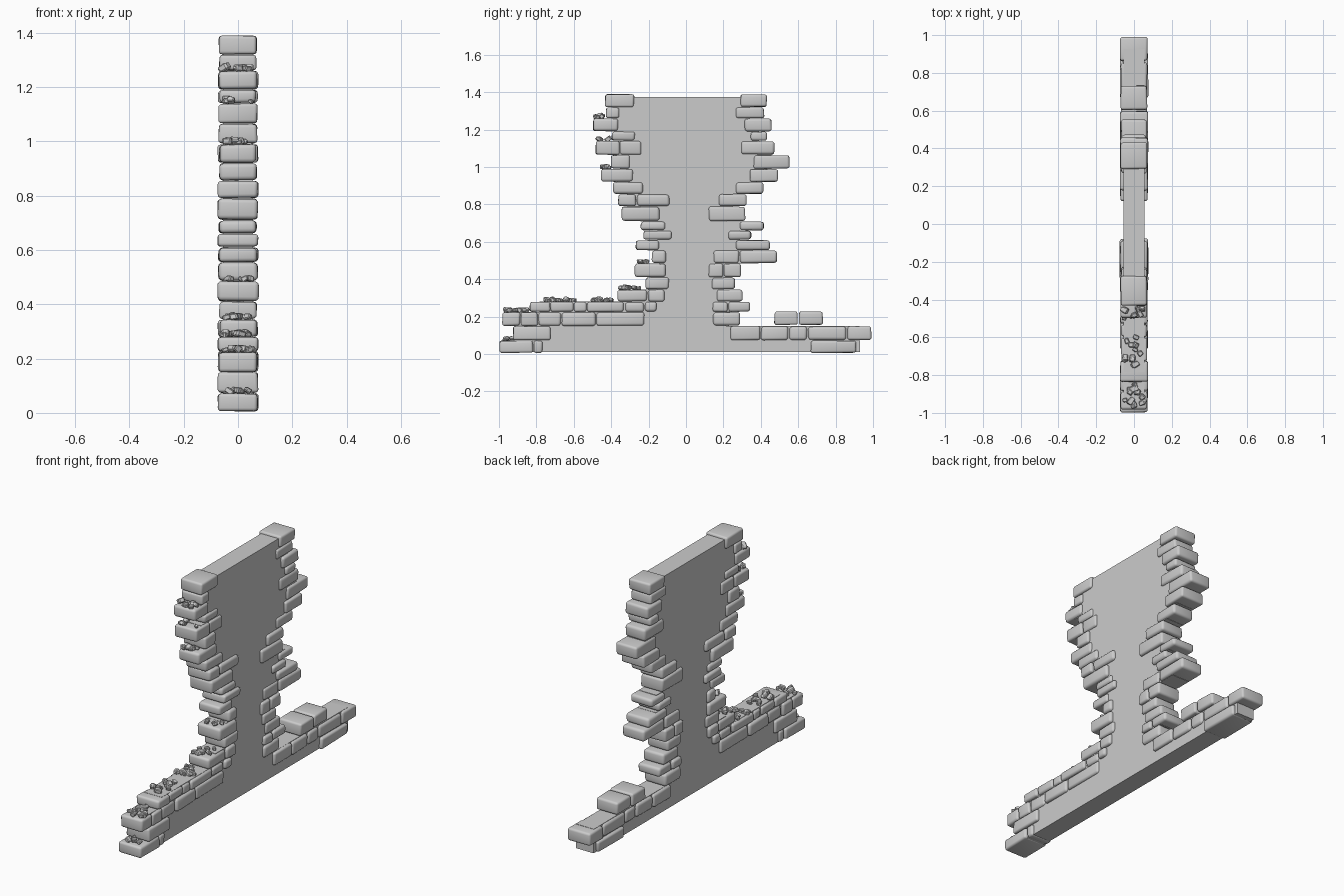
import bpy, bmesh, random
from mathutils import Vector, Matrix

if "Cube" in bpy.data.objects:
    bpy.data.objects.remove(bpy.data.objects["Cube"])

random.seed(7)

# Heights of the brick courses, top to bottom
levels = [1.39, 1.32, 1.26, 1.19, 1.14, 1.065, .99, .92, .855, .79, .71, .66,
          .61, .555, .485, .41, .345, .28, .225, .15, .073, .005]

# Brick joints along y in every course, ordered from the outside inwards
left = [[-.435, -.275], [-.43, -.355], [-.50, -.36], [-.40, -.27],
        [-.485, -.355, -.235], [-.405, -.30], [-.46, -.28], [-.395, -.225],
        [-.365, -.265, -.085], [-.345, -.14], [-.245, -.11], [-.23, -.075],
        [-.27, -.14], [-.185, -.105], [-.275, -.105], [-.22, -.09],
        [-.37, -.205, -.11], [-.84, -.725, -.60, -.53, -.33, -.22, -.155],
        [-.985, -.885, -.79, -.665, -.48, -.22], [-.925, -.72],
        [-1.0, -.815, -.765]]
right = [[.435, .29], [.42, .265], [.46, .31], [.435, .345], [.475, .29],
         [.555, .36], [.495, .34], [.415, .265], [.325, .175], [.32, .12],
         [.42, .285], [.35, .225], [.45, .265], [.49, .285, .145],
         [.295, .20, .12], [.265, .135], [.305, .16], [.345, .225, .14],
         [.29, .14], [.995, .86, .65, .55, .40, .235], [.91, .665]]


def finish(bm, name, angle=None):
    mesh = bpy.data.meshes.new(name)
    bmesh.ops.recalc_face_normals(bm, faces=bm.faces)
    bm.to_mesh(mesh)
    bm.free()
    ob = bpy.data.objects.new(name, mesh)
    bpy.context.collection.objects.link(ob)
    if angle:
        bpy.ops.object.select_all(action='DESELECT')
        ob.select_set(True)
        bpy.context.view_layer.objects.active = ob
        bpy.ops.object.shade_smooth_by_angle(angle=angle)
    return ob


def merge(bm, part):
    tmp = bpy.data.meshes.new("tmp")
    part.to_mesh(tmp)
    part.free()
    bm.from_mesh(tmp)
    bpy.data.meshes.remove(tmp)


def brick(bm, y0, y1, z0, z1):
    y0, y1 = sorted((y0, y1))
    b = bmesh.new()
    bmesh.ops.create_cube(b, size=1)
    hx = random.uniform(.069, .078)
    for v in b.verts:
        s = v.co * 2
        j = [random.uniform(0, .006) for _ in range(3)]
        v.co = Vector((s.x * (hx - j[0]),
                       (y0 + y1) / 2 + s.y * ((y1 - y0) / 2 - j[1]),
                       (z0 + z1) / 2 + s.z * ((z1 - z0) / 2 - j[2] * .6)))
    bmesh.ops.bevel(b, geom=b.edges[:], offset=random.uniform(.011, .016),
                    segments=3, profile=.5, affect='EDGES', clamp_overlap=True)
    merge(bm, b)


def brick_side(name, rows, extra=()):
    bm = bmesh.new()
    for i, row in enumerate(rows):
        for a, b in zip(row, row[1:]):
            brick(bm, a, b, levels[i + 1], levels[i])
    for e in extra:
        brick(bm, *e)
    finish(bm, name, 0.7)


# Ragged brick edges on both sides of the wall
brick_side("left_bricks", left)
brick_side("right_bricks", right, [(.47, .60, .155, .23), (.60, .735, .155, .23)])

# Plain plaster core, its stepped outline hidden inside the bricks
def core_edge(rows, base_y):
    pts = []
    for i, r in enumerate(rows):
        y = base_y if i == len(rows) - 1 else (r[0] + r[1]) / 2
        pts += [(y, min(levels[i], 1.375)), (y, max(levels[i + 1], .01))]
    return pts

outline = core_edge(left, -.9) + core_edge(right, .93)[::-1]
bm = bmesh.new()
face = bm.faces.new([bm.verts.new((-.056, y, z)) for y, z in outline])
ext = bmesh.ops.extrude_face_region(bm, geom=[face])
bmesh.ops.translate(bm, vec=(.112, 0, 0),
                    verts=[v for v in ext['geom'] if isinstance(v, bmesh.types.BMVert)])
finish(bm, "wall_core")

# Loose rubble on the ledges: y range, ledge height, number of stones
ledges = [(-.49, -.43, 1.26, 6), (-.475, -.415, 1.14, 5), (-.45, -.405, .99, 6),
          (-.26, -.20, .485, 5), (-.35, -.22, .345, 9), (-.51, -.37, .28, 12),
          (-.81, -.60, .28, 12), (-.96, -.85, .225, 12), (-.965, -.93, .073, 5)]
bm = bmesh.new()
for y0, y1, z, n in ledges:
    for _ in range(n):
        b = bmesh.new()
        bmesh.ops.create_cube(b, size=1)
        size = random.uniform(.02, .036)
        for v in b.verts:
            v.co = Vector([c * random.uniform(.65, 1.1) for c in v.co])
        bmesh.ops.bevel(b, geom=b.edges[:], offset=.15, segments=1, affect='EDGES')
        rot = (Matrix.Rotation(random.uniform(0, 6.3), 4, 'Z')
               @ Matrix.Rotation(random.uniform(-.7, .7), 4, 'X'))
        pos = (random.uniform(-.055, .055), random.uniform(y0, y1), z + size * .3)
        b.transform(Matrix.Translation(pos) @ rot
                    @ Matrix.Diagonal((size, size * random.uniform(.7, 1.4), size * .8, 1)))
        merge(bm, b)
finish(bm, "rubble")
